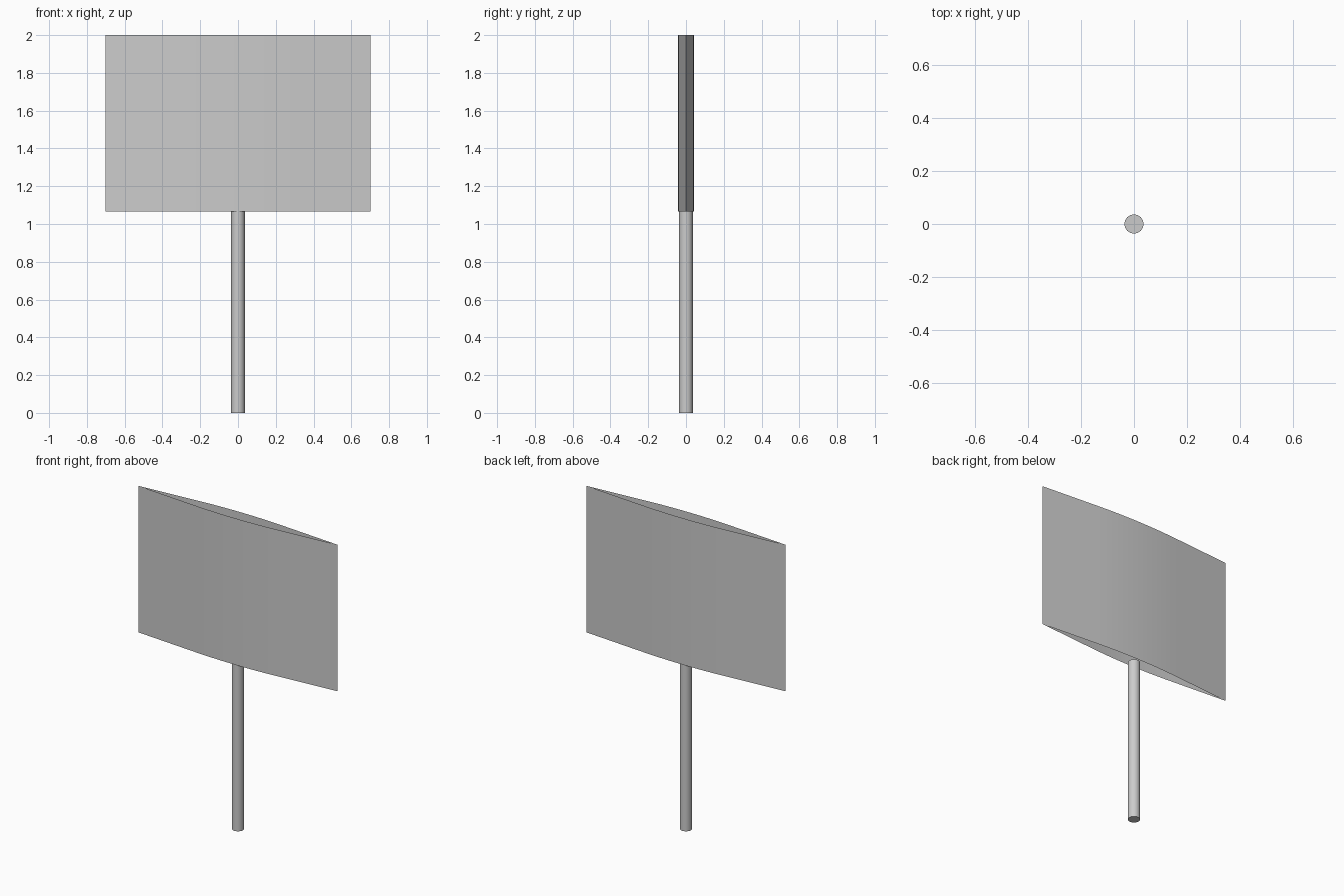
import bpy, bmesh

if "Cube" in bpy.data.objects:
    bpy.data.objects.remove(bpy.data.objects["Cube"])

HALF_W, BULGE, Z0, Z1 = 0.702, 0.043, 1.065, 2.0
BLEND = 0.3          # the curved middle reaches this far out, then the sheet runs straight
K = BULGE / (BLEND ** 2 + 2 * BLEND * (HALF_W - BLEND))


def bulge(x):
    x = abs(x)
    if x < BLEND:
        return BULGE - K * x * x
    return 2 * K * BLEND * (HALF_W - x)


def make_object(name, bm, angle):
    mesh = bpy.data.meshes.new(name)
    bm.to_mesh(mesh)
    bm.free()
    obj = bpy.data.objects.new(name, mesh)
    bpy.context.collection.objects.link(obj)
    bpy.ops.object.select_all(action='DESELECT')
    obj.select_set(True)
    bpy.context.view_layer.objects.active = obj
    bpy.ops.object.shade_smooth_by_angle(angle=angle)
    return obj


# Two bowed sheets, open above and below, meeting at the side edges
def panel(name, side):
    bm = bmesh.new()
    xs = [-HALF_W] + [BLEND * i / 6 for i in range(-6, 7)] + [HALF_W]
    cols = [[bm.verts.new((-side * x, side * bulge(x), z)) for z in (Z0, Z1)] for x in xs]
    for a, b in zip(cols, cols[1:]):
        bm.faces.new((a[0], b[0], b[1], a[1]))
    make_object(name, bm, 0.5)


panel("front_panel", -1)
panel("back_panel", 1)

# Round post
bm = bmesh.new()
bmesh.ops.create_cone(bm, cap_ends=True, segments=32, radius1=0.036, radius2=0.036, depth=Z0)
bmesh.ops.translate(bm, verts=bm.verts, vec=(0, 0, Z0 / 2))
make_object("post", bm, 0.5)
